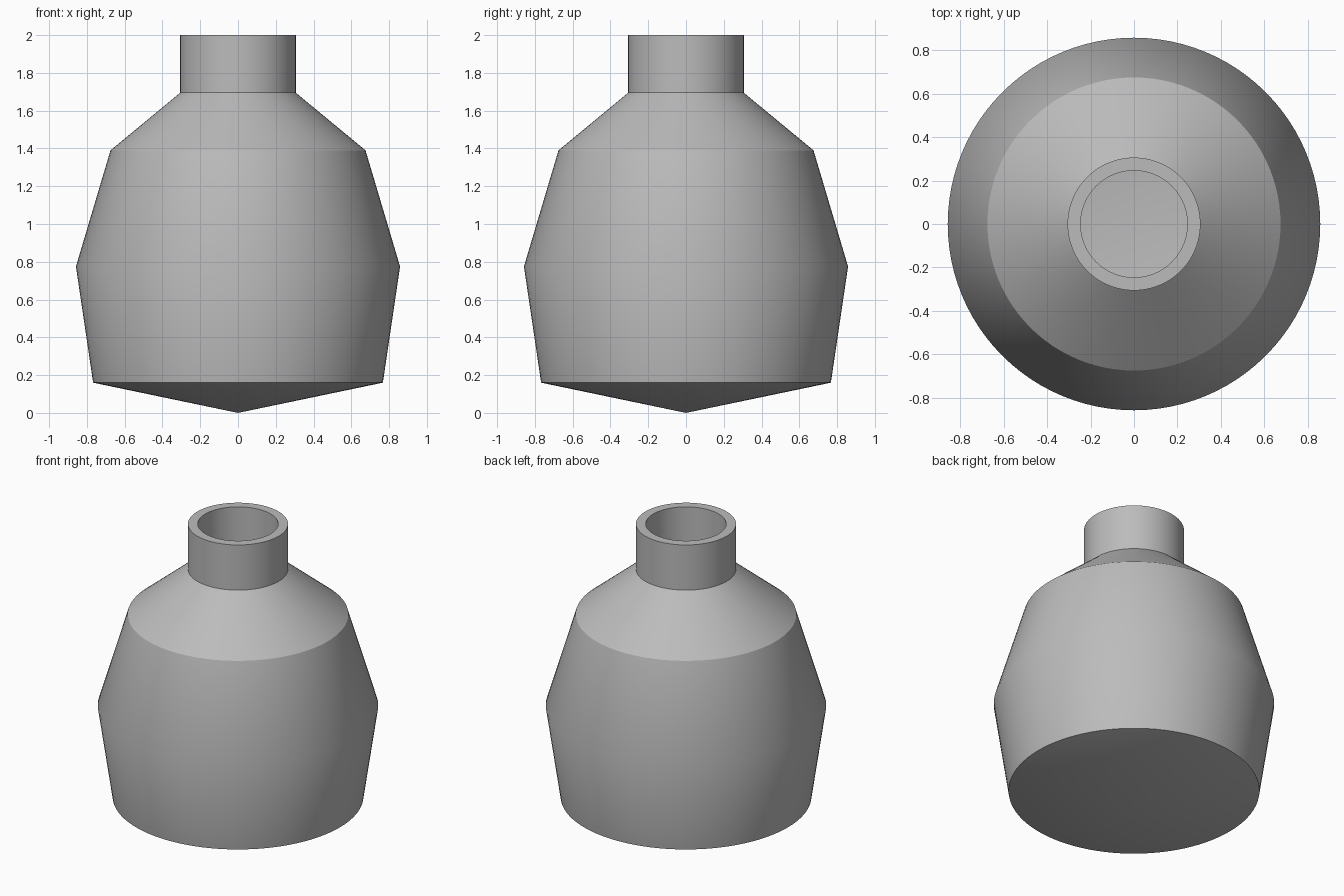
import bpy
import bmesh
import math

cube = bpy.data.objects.get("Cube")
if cube:
    bpy.data.objects.remove(cube, do_unlink=True)

SEGMENTS = 96

# Single plain grey
grey = bpy.data.materials.new("plain_grey")
grey.use_nodes = True
colour = (0.5, 0.5, 0.5, 1.0)
grey.diffuse_color = colour
grey.node_tree.nodes["Principled BSDF"].inputs["Base Color"].default_value = colour


def lathe(name, profile, material):
    """Spin an (radius, height) profile about z into a closed surface."""
    bm = bmesh.new()
    verts = [bm.verts.new((r, 0, z)) for r, z in profile]
    edges = [bm.edges.new(pair) for pair in zip(verts, verts[1:])]
    bmesh.ops.spin(bm, geom=verts + edges, cent=(0, 0, 0), axis=(0, 0, 1),
                   angle=math.tau, steps=SEGMENTS, use_duplicate=False)
    bmesh.ops.remove_doubles(bm, verts=bm.verts, dist=0.0005)
    bmesh.ops.recalc_face_normals(bm, faces=bm.faces)
    mesh = bpy.data.meshes.new(name)
    bm.to_mesh(mesh)
    bm.free()
    mesh.materials.append(material)
    obj = bpy.data.objects.new(name, mesh)
    bpy.context.collection.objects.link(obj)
    bpy.ops.object.select_all(action="DESELECT")
    obj.select_set(True)
    bpy.context.view_layer.objects.active = obj
    bpy.ops.object.shade_smooth_by_angle(angle=math.radians(30))
    return obj


# Outer wall from the pointed base up to the rim
outer = [(0, 0), (0.767, 0.16), (0.858, 0.775), (0.675, 1.39),
         (0.306, 1.695), (0.306, 2.0)]

# Inner wall from the rim down to the hollow floor
inner = [(0.246, 2.0), (0.246, 1.67), (0.62, 1.36), (0.797, 0.775),
         (0.713, 0.21), (0, 0.06)]

lathe("bottle_body", outer + inner, grey)
